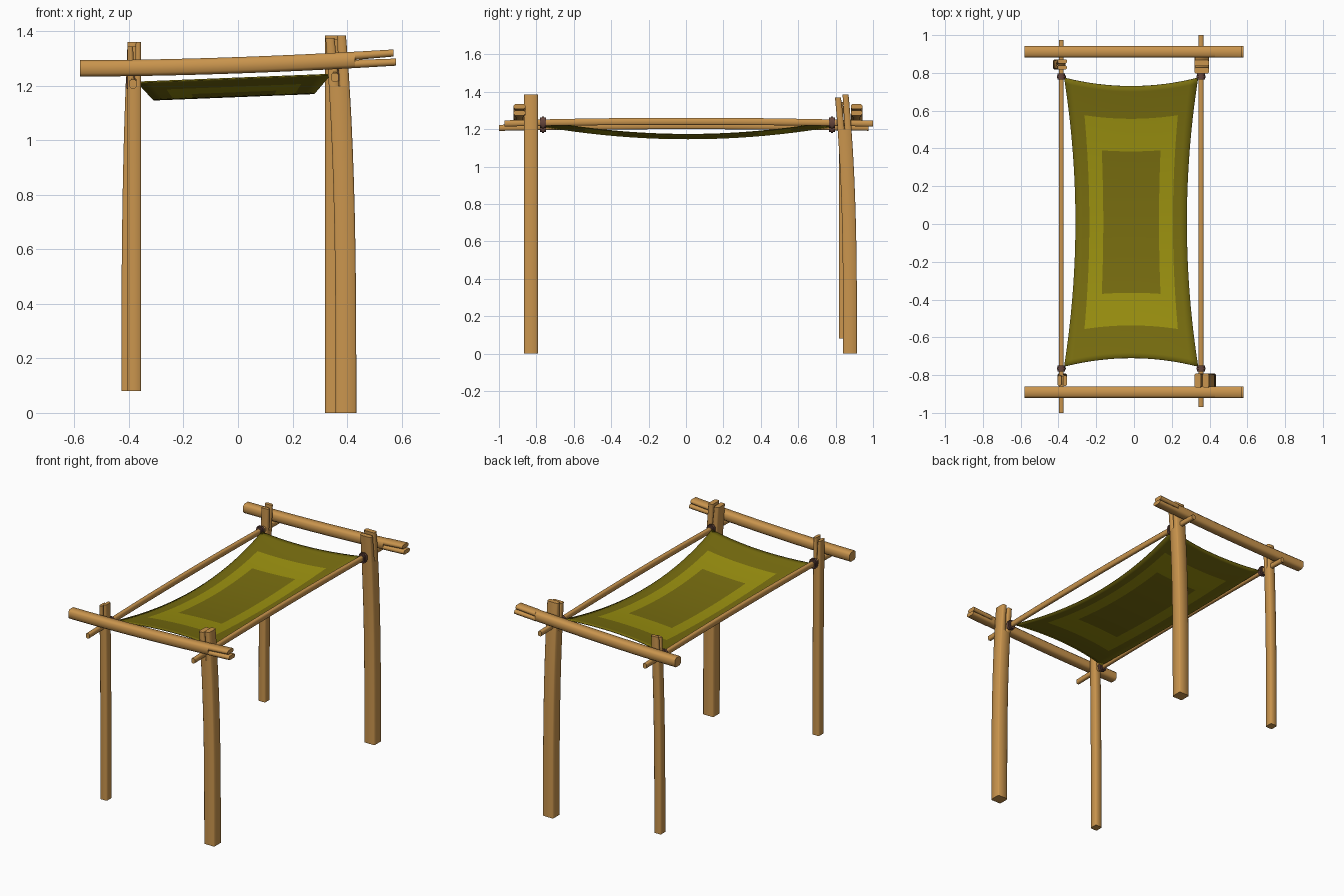
import bpy, bmesh, math
from mathutils import Vector

if "Cube" in bpy.data.objects:
    bpy.data.objects.remove(bpy.data.objects["Cube"], do_unlink=True)

X, Y, Z = Vector((1, 0, 0)), Vector((0, 1, 0)), Vector((0, 0, 1))


def material(name, rgb):
    m = bpy.data.materials.new(name)
    m.use_nodes = True
    m.diffuse_color = (*rgb, 1)
    m.node_tree.nodes["Principled BSDF"].inputs["Base Color"].default_value = (*rgb, 1)
    return m


WOOD = material("warm wood", (0.59, 0.30, 0.075))
CORD = material("dark brown cord", (0.13, 0.06, 0.045))
OLIVE = material("dark olive cloth", (0.19, 0.155, 0.005))
LIME = material("bright olive cloth", (0.33, 0.285, 0.005))


def finish(bm, name, mats, angle=50):
    bmesh.ops.recalc_face_normals(bm, faces=bm.faces)
    mesh = bpy.data.meshes.new(name)
    bm.to_mesh(mesh)
    bm.free()
    for m in mats:
        mesh.materials.append(m)
    for p in mesh.polygons:
        p.use_smooth = True
    mesh.set_sharp_from_angle(angle=math.radians(angle))
    obj = bpy.data.objects.new(name, mesh)
    bpy.context.collection.objects.link(obj)
    return obj


def strip(bm, rings, a, b, chamfer):
    """Loft chamfered rectangles; each ring is (centre, a0, a1, b0, b1)."""
    loops = []
    for c, a0, a1, b0, b1 in rings:
        k = min(chamfer, (a1 - a0) * 0.3, (b1 - b0) * 0.3)
        outline = [(a0 + k, b0), (a1 - k, b0), (a1, b0 + k), (a1, b1 - k),
                   (a1 - k, b1), (a0 + k, b1), (a0, b1 - k), (a0, b0 + k)]
        loops.append([bm.verts.new(c + a * u + b * v) for u, v in outline])
    n = len(loops[0])
    for lo, hi in zip(loops, loops[1:]):
        for i in range(n):
            j = (i + 1) % n
            bm.faces.new((lo[i], lo[j], hi[j], hi[i]))
    bm.faces.new(loops[0])
    bm.faces.new(loops[-1])


def steps(t0, t1, n):
    return [t0 + (t1 - t0) * i / n for i in range(n + 1)]


def split_timber(name, path, start, fork, ends, a, b, ha, hb, gap, chamfer):
    """Bent timber along path(t), forked along axis a beyond t = fork."""
    bm = bmesh.new()
    strip(bm, [(path(t), -ha, ha, -hb, hb) for t in steps(start, fork, 10)], a, b, chamfer)
    for side, end in zip((-1, 1), ends):
        rings = []
        for i, t in enumerate(steps(fork, end, 4)):
            inner, outer = side * gap * i / 4, side * ha
            rings.append((path(t), min(inner, outer), max(inner, outer), -hb, hb))
        strip(bm, rings, a, b, chamfer)
    return finish(bm, name, [WOOD])


# Four posts, bowed below and forked at the top
def post(name, x, y, bend, base, tops, a, b, ha, hb):
    top = max(tops)

    def path(z):
        f = 1 - (z / top) ** 3
        return Vector((x + bend[0] * f, y + bend[1] * f, z))
    split_timber(name, path, base, 1.2, tops, a, b, ha, hb, 0.005, 0.006)


post("front_left_post", 0.358, -0.828, (0.038, 0), 0, (1.375, 1.385), X, Y, 0.038, 0.037)
post("back_left_post", 0.358, 0.832, (0, 0.045), 0, (1.37, 1.385), Y, X, 0.037, 0.038)
post("front_right_post", -0.38, -0.83, (0, 0.012), 0.08, (1.345, 1.36), X, Y, 0.025, 0.027)
post("back_right_post", -0.38, 0.845, (-0.023, 0), 0.08, (1.345, 1.36), Y, X, 0.027, 0.025)


# Two cross beams rising to one forked end
def beam_path(y):
    def path(x):
        t = max(0, (x + 0.58) / 1.16)
        return Vector((x, y, 1.264 + 0.04 * t ** 1.8))
    return path


for name, y in (("front_beam", -0.89), ("back_beam", 0.912)):
    split_timber(name, beam_path(y), -0.58, 0.43, (0.58, 0.57), Z, Y, 0.03, 0.031, 0.004, 0.012)

# Two side rods with cord bindings
for side, x, z, y0, y1 in (("left", 0.355, 1.23, -0.97, 1.0), ("right", -0.385, 1.207, -1.0, 0.975)):
    bm = bmesh.new()
    rings = []
    for y in steps(y0, y1, 16):
        bulge = 1 - min(1, y * y)
        r = 0.016 + 0.003 * bulge
        rings.append((Vector((x, y, z + 0.012 * bulge)), -0.013, 0.013, -r, r))
    strip(bm, rings, X, Z, 0.006)
    finish(bm, side + "_rod", [WOOD])
    for end, yc in (("front", -0.765), ("back", 0.78)):
        bm = bmesh.new()
        zc = z + 0.012 * (1 - yc * yc)
        # three turns of cord
        for i, r in enumerate((0.024, 0.028, 0.024)):
            y = yc + (i - 1) * 0.01
            strip(bm, [(Vector((x, y + d, zc)), -r * 0.85, r * 0.85, -r * 1.15, r * 1.15)
                       for d in (-0.006, 0.006)], X, Z, 0.012)
        finish(bm, side + "_" + end + "_binding", [CORD])

# Sagging cloth with a bright rectangular band
NU, NV = 16, 50
bm = bmesh.new()
grid = []
for j in range(NV + 1):
    v = 2 * j / NV - 1
    row = []
    for i in range(NU + 1):
        u = 2 * i / NU - 1
        x = -0.015 + u * (0.295 + 0.06 * v * v)
        y = 0.01 + v * (0.72 + 0.045 * u * u)
        z = 1.228 + 0.04 * x - 0.067 * (1 - v * v)
        row.append(bm.verts.new((x, y, z)))
    grid.append(row)
for j in range(NV):
    for i in range(NU):
        f = bm.faces.new((grid[j][i], grid[j][i + 1], grid[j + 1][i + 1], grid[j + 1][i]))
        u, v = abs(2 * (i + 0.5) / NU - 1), abs(2 * (j + 0.5) / NV - 1)
        inside_band = u < 0.75 and v < 0.76
        inside_centre = u < 0.5 and v < 0.52
        f.material_index = int(inside_band and not inside_centre)
cloth = finish(bm, "cloth", [OLIVE, LIME])
solid = cloth.modifiers.new("thickness", "SOLIDIFY")
solid.thickness = 0.005
solid.offset = 0
